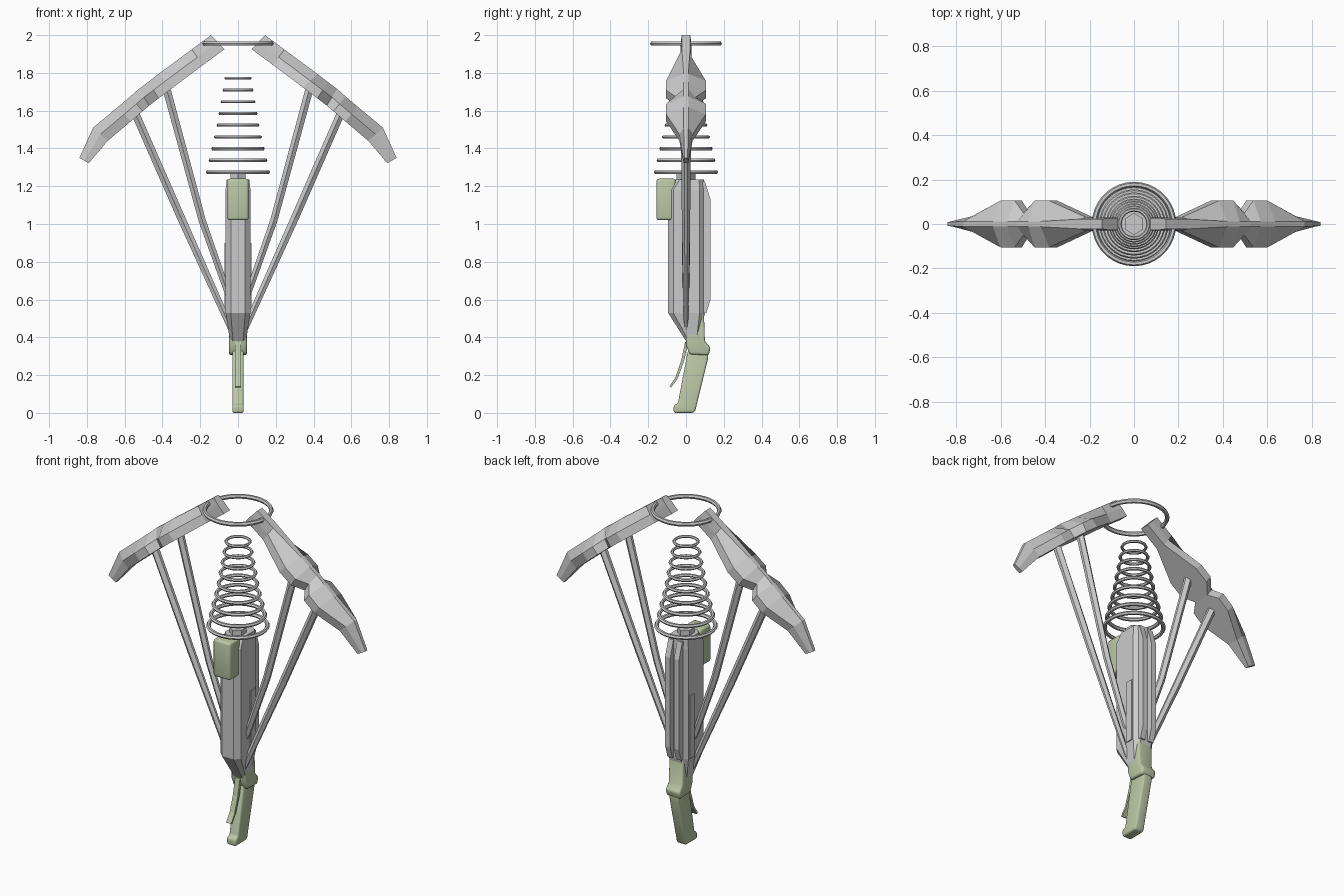
import bpy, bmesh, math
from mathutils import Vector

if "Cube" in bpy.data.objects:
    bpy.data.objects.remove(bpy.data.objects["Cube"])


def material(name, rgb):
    m = bpy.data.materials.new(name)
    m.diffuse_color = (*rgb, 1)
    m.use_nodes = True
    m.node_tree.nodes["Principled BSDF"].inputs["Base Color"].default_value = m.diffuse_color
    return m


GREY = material("light grey metal", (0.6, 0.6, 0.6))
GREEN = material("pale green grip", (0.50, 0.58, 0.38))


def finish(name, bm, mat, bevel=0.0, smooth=False):
    bmesh.ops.recalc_face_normals(bm, faces=bm.faces)
    if bevel:
        sharp = [e for e in bm.edges if e.calc_face_angle(0) > math.radians(40)]
        bmesh.ops.bevel(bm, geom=sharp, offset=bevel, segments=3, profile=0.5,
                        affect='EDGES', clamp_overlap=True)
    me = bpy.data.meshes.new(name)
    bm.to_mesh(me)
    bm.free()
    if smooth:
        for p in me.polygons:
            p.use_smooth = True
        me.set_sharp_from_angle(angle=math.radians(40))
    me.materials.append(mat)
    ob = bpy.data.objects.new(name, me)
    bpy.context.collection.objects.link(ob)
    return ob


def loft(name, sections, mat, **kw):
    bm = bmesh.new()
    rows = [[bm.verts.new(p) for p in s] for s in sections]
    n = len(rows[0])
    for a, b in zip(rows, rows[1:]):
        for i in range(n):
            j = (i + 1) % n
            bm.faces.new((a[i], a[j], b[j], b[i]))
    bm.faces.new(rows[0])
    bm.faces.new(rows[-1])
    return finish(name, bm, mat, **kw)


def side_plate(name, profile, x0, x1, mat, **kw):
    """Extrude a (y, z) profile from x0 to x1."""
    return loft(name, [[(x, y, z) for y, z in profile] for x in (x0, x1)], mat, **kw)


def box(name, lo, hi, mat, **kw):
    prof = [(lo[1], lo[2]), (hi[1], lo[2]), (hi[1], hi[2]), (lo[1], hi[2])]
    return side_plate(name, prof, lo[0], hi[0], mat, **kw)


def ring(name, z, outer, half_w, half_h, segs=32):
    """Thin ring with a flattened hexagonal section."""
    bm = bmesh.new()
    sec = [(math.cos(k * math.pi / 3), math.sin(k * math.pi / 3)) for k in range(6)]
    rows = []
    for i in range(segs):
        a = 2 * math.pi * i / segs
        row = []
        for c, s in sec:
            r = outer - half_w + half_w * c
            row.append(bm.verts.new((r * math.cos(a), r * math.sin(a), z + half_h * s)))
        rows.append(row)
    for i in range(segs):
        p, q = rows[i], rows[(i + 1) % segs]
        for k in range(6):
            m = (k + 1) % 6
            bm.faces.new((p[k], p[m], q[m], q[k]))
    finish(name, bm, GREY, smooth=True)


def strut(name, path, sx):
    """Diamond-section bar along (x, z, half width, half depth) points."""
    secs = []
    for i, (x, z, hw, hd) in enumerate(path):
        a, b = path[max(i - 1, 0)], path[min(i + 1, len(path) - 1)]
        t = Vector((b[0] - a[0], b[1] - a[1])).normalized()
        nx, nz = -t.y, t.x
        pts = [(-1, .35), (-1, -.35), (0, -1), (1, -.35), (1, .35), (0, 1)]
        secs.append([(sx * (x + nx * hw * u), hd * v, z + nz * hw * u) for u, v in pts])
    loft(name, secs, GREY)


# Emitter arm stations: ridge x,z | underside x,z | side half width | ridge half width
arm = [(.143, 2.0, .072, 1.925, .028, .022),
       (.245, 1.924, .185, 1.842, .030, .022),
       (.420, 1.795, .345, 1.722, .105, .012),
       (.475, 1.752, .420, 1.665, .105, .012),
       (.525, 1.715, .470, 1.627, .050, .012),
       (.570, 1.675, .505, 1.597, .105, .012),
       (.635, 1.620, .568, 1.543, .105, .012),
       (.767, 1.510, .690, 1.440, .035, .012),
       (.840, 1.350, .790, 1.322, .012, .008)]
for sx, side in ((1, "right"), (-1, "left")):
    secs = []
    for tx, tz, bx, bz, w, r in arm:
        mx, mz = bx + .5 * (tx - bx), bz + .5 * (tz - bz)
        secs.append([(sx * bx, -w, bz), (sx * bx, w, bz), (sx * mx, w, mz),
                     (sx * tx, r, tz), (sx * tx, -r, tz), (sx * mx, -w, mz)])
    loft(side + "_emitter_arm", secs, GREY)
    # bent inner brace and straight outer brace
    strut(side + "_inner_brace", [(.385, 1.74, .021, .024), (.190, 1.02, .019, .022),
                                  (.035, .58, .016, .018)], sx)
    strut(side + "_outer_brace", [(.550, 1.60, .021, .028), (.300, 1.03, .021, .022),
                                  (.030, .43, .016, .012)], sx)
    # raised side panel and back rail of the body
    x0, x1 = sorted((sx * .05, sx * .071))
    box(side + "_side_panel", (x0, .02, .53), (x1, .065, .90), GREY)
    rail = [(.04, 1.235), (.10, 1.225), (.13, 1.13), (.13, .60), (.108, .53), (.04, .53)]
    x0, x1 = sorted((sx * .012, sx * .045))
    side_plate(side + "_back_rail", rail, x0, x1, GREY)


# Main body: octagonal housing tapering at the bottom
def octagon(hx, y0, y1, z, c):
    return [(-hx + c, y0, z), (hx - c, y0, z), (hx, y0 + c, z), (hx, y1 - c, z),
            (hx - c, y1, z), (-hx + c, y1, z), (-hx, y1 - c, z), (-hx, y0 + c, z)]


loft("body_housing", [octagon(.042, .0, .07, .38, .015), octagon(.066, -.095, .10, .53, .028),
                      octagon(.066, -.095, .10, 1.18, .028),
                      octagon(.060, -.06, .095, 1.235, .026)], GREY)
loft("top_socket", [[(.045 * math.cos(math.pi / 6 + k * math.pi / 3),
                      .050 * math.sin(math.pi / 6 + k * math.pi / 3), z) for k in range(6)]
                    for z in (1.20, 1.265)], GREY)

# Stack of coil rings and the large top ring
radii = [.170, .156, .142, .127, .114, .104, .093, .083, .073]
for i, r in enumerate(radii):
    ring("coil_ring_%d" % (i + 1), 1.275 + i * .062, r, .012 - i * .0004, .011 - i * .0004)
ring("top_ring", 1.955, .190, .012, .013, 36)

# Green front box
box("front_box", (-.056, -.156, 1.02), (.056, -.055, 1.24), GREEN, bevel=.014, smooth=True)

# Handle: neck, grip and trigger
neck = [(.0, .52), (.012, .53), (.095, .53), (.10, .38), (.13, .345), (.12, .305),
        (.02, .31), (.0, .36)]
side_plate("handle_neck", neck, -.047, .047, GREEN, bevel=.012, smooth=True)
grip = [(.01, .33), (.12, .325), (.115, .28), (.05, .015), (.04, .0), (-.065, .0),
        (-.065, .04), (-.043, .05)]
side_plate("handle_grip", grip, -.030, .030, GREEN, bevel=.010, smooth=True)
trigger = [(.012, .38), (-.005, .375), (-.025, .28), (-.055, .19), (-.088, .14),
           (-.078, .135), (-.045, .18), (-.008, .28)]
side_plate("trigger", trigger, -.016, .016, GREEN)
